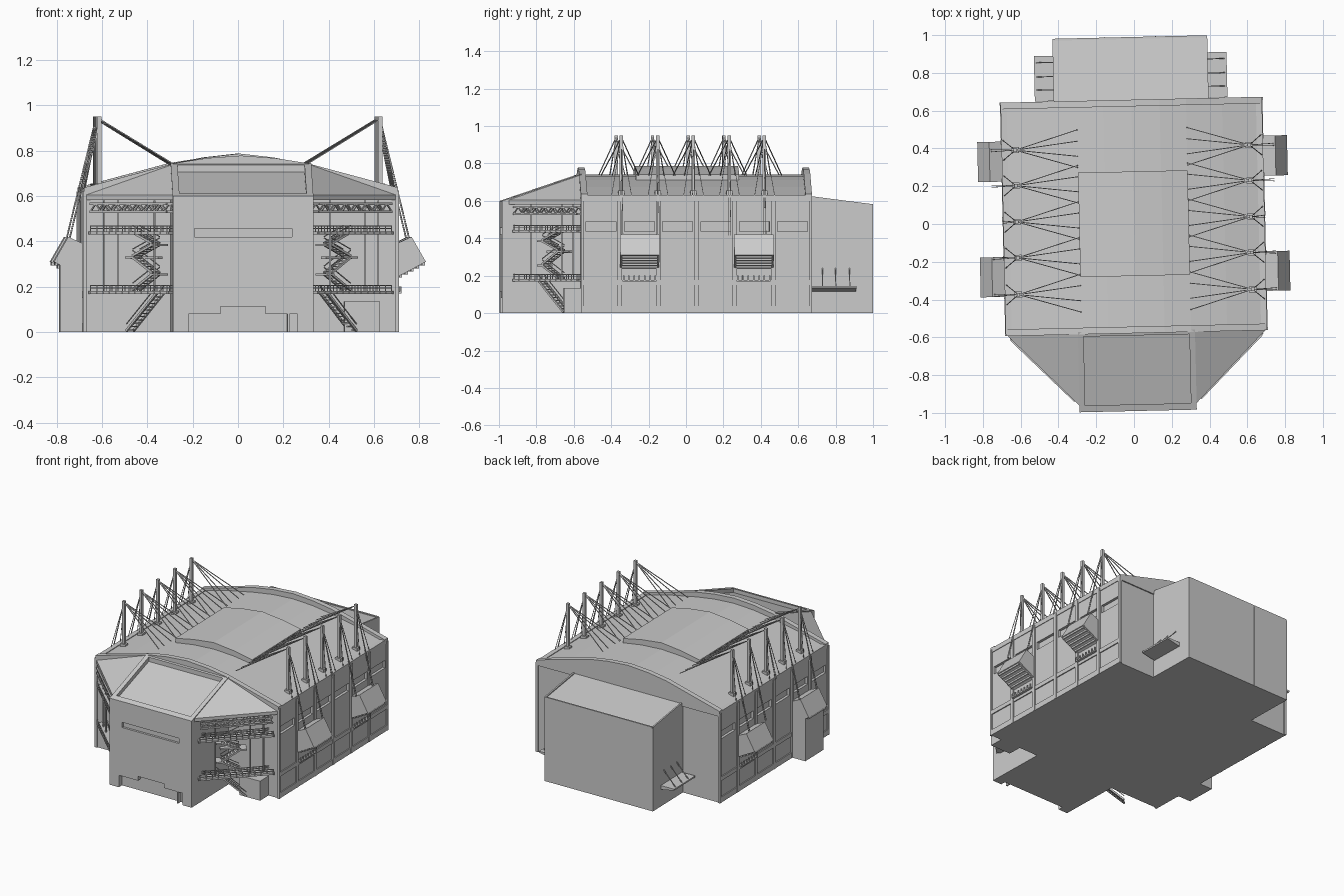
import bpy, bmesh, math
from mathutils import Vector

if "Cube" in bpy.data.objects:
    bpy.data.objects.remove(bpy.data.objects["Cube"])

TURN = math.radians(1.3)      # whole building sits slightly turned on the grid
SIDES = (-1, 1)


def finish(name, bm, hide=False):
    bmesh.ops.recalc_face_normals(bm, faces=bm.faces)
    me = bpy.data.meshes.new(name)
    bm.to_mesh(me)
    bm.free()
    ob = bpy.data.objects.new(name, me)
    bpy.context.collection.objects.link(ob)
    ob.rotation_euler.z = TURN
    if hide:
        ob.hide_render = True
        ob.hide_set(True)
    return ob


def hull(bm, lower, upper):
    """Closed solid between two matching outlines."""
    a = [bm.verts.new(p) for p in lower]
    b = [bm.verts.new(p) for p in upper]
    bm.faces.new(a)
    bm.faces.new(b[::-1])
    for i in range(len(a)):
        j = (i + 1) % len(a)
        bm.faces.new((a[i], a[j], b[j], b[i]))


def box(bm, x0, x1, y0, y1, z0, z1):
    c = ((x0, y0), (x1, y0), (x1, y1), (x0, y1))
    hull(bm, [(x, y, z0) for x, y in c], [(x, y, z1) for x, y in c])


def prism_y(bm, prof, y0, y1):
    hull(bm, [(x, y0, z) for x, z in prof], [(x, y1, z) for x, z in prof])


def prism_x(bm, prof, x0, x1):
    hull(bm, [(x0, y, z) for y, z in prof], [(x1, y, z) for y, z in prof])


def bar(bm, p, q, r):
    """Thin square bar from p to q."""
    p, q = Vector(p), Vector(q)
    d = (q - p).normalized()
    u = d.cross(Vector((0, 0, 1)) if abs(d.z) < 0.9 else Vector((1, 0, 0))).normalized() * r
    v = d.cross(u).normalized() * r
    c = (u + v, v - u, -u - v, u - v)
    hull(bm, [p + k for k in c], [q + k for k in c])


def arch(half, base):
    """Symmetric profile from right-hand points, closed along the base."""
    left = [(-x, z) for x, z in half if x > 0]
    return [(-half[0][0], base)] + left + half[::-1] + [(half[0][0], base)]


def cut(ob, cutter):
    m = ob.modifiers.new("recess", 'BOOLEAN')
    m.operation = 'DIFFERENCE'
    m.solver = 'EXACT'
    m.object = cutter


# main hall with faceted roof and side windows cut in
bm = bmesh.new()
prism_y(bm, arch([(.688, .62), (.48, .675), (.29, .712), (.15, .733), (0, .742)], 0), -.57, .65)
hall = finish("main_hall", bm)
bm = bmesh.new()
piers = [-.575, -.37, -.165, .04, .245, .45, .655]
for s in SIDES:
    for a, b in zip(piers, piers[1:]):
        box(bm, s * .67, s * .75, a + .025, b - .02, .437, .49)
cut(hall, finish("window_cutter", bm, True))

# parapets at both ends of the roof, leaning in at the top
bm = bmesh.new()
par = arch([(.692, .637), (.29, .745), (.15, .767), (0, .778)], .6)
for y, d in ((-.578, .035), (.658, -.035)):
    prism_y(bm, par, y, y + d)
finish("roof_parapet", bm)

# side gutters
bm = bmesh.new()
for s in SIDES:
    box(bm, s * .66, s * .692, -.575, .655, .6, .632)
finish("roof_gutter", bm)

# raised sliding centre of the roof
bm = bmesh.new()
prism_y(bm, arch([(.29, .742), (.15, .77), (0, .787)], .70), -.275, .278)
finish("raised_roof_panel", bm)

# side wall piers and bands
bm = bmesh.new()
for s in SIDES:
    for y in piers:
        box(bm, s * .68, s * .697, max(y - .012, -.578), min(y + .012, .658), 0, .62)
    for z0, z1 in ((0, .038), (.15, .178)):
        box(bm, s * .68, s * .695, -.576, .656, z0, z1)
finish("side_wall_frame", bm)

# slanted window hoods on the sides, with louvres beneath and a small ledge
bm = bmesh.new()
lv = bmesh.new()
for s in SIDES:
    for y0, y1 in ((-.37, -.16), (.24, .452)):
        prism_y(bm, [(s * .68, .385), (s * .757, .42), (s * .82, .31), (s * .68, .235)], y0, y1)
        for k in range(5):
            x, z = .71 + k * .025, .247 + k * .0134
            bar(lv, (s * x, y0 + .01, z), (s * x, y1 - .01, z), .006)
        box(lv, s * .68, s * .712, y0 + .015, y1 - .015, .17, .178)
        for k in range(7):
            y = y0 + .02 + k * (y1 - y0 - .04) / 6
            box(lv, s * .706, s * .712, y - .004, y + .004, .178, .2)
finish("window_hood", bm)
finish("hood_louvres", lv)

# entrance tower under the left front hood
bm = bmesh.new()
box(bm, -.793, -.68, -.368, -.162, 0, .34)
finish("side_tower", bm)

# masts with fanned roof cables and outer stays
mast, cable = bmesh.new(), bmesh.new()
for s in SIDES:
    for y in (-.36, -.165, .025, .217, .405):
        bar(mast, (s * .62, y, .62), (s * .62, y, .95), .009)
        box(mast, s * .6, s * .64, y - .016, y + .016, .62, .655)
        top = (s * .62, y, .94)
        for dy in (-.1, -.04, .04, .1):
            bar(cable, top, (s * .29, y + dy, .738), .0022)
        end = (s * .695, .62) if y == .025 else (s * .748, .415)
        for dy in (-.006, .006):
            bar(cable, top, (end[0], y + dy, end[1]), .0016)
            bar(cable, top, (s * .685, y + dy * 9, .625), .0016)
finish("mast", mast)
finish("mast_cables", cable)

# front block with sloping recessed roof, slot window and entrance
bm = bmesh.new()
prism_x(bm, [(-.99, 0), (-.99, .6), (-.565, .745), (-.565, 0)], -.31, .31)
front = finish("front_block", bm)
bm = bmesh.new()
prism_x(bm, [(-.955, .585), (-.59, .706), (-.59, .9), (-.955, .9)], -.28, .28)
box(bm, -.215, .215, -1.05, -.975, .42, .456)
box(bm, -.24, .24, -1.05, -.955, -.05, .112)
cut(front, finish("front_cutter", bm, True))
bm = bmesh.new()
for s in SIDES:
    box(bm, s * .1, s * .24, -.985, -.95, .08, .112)
box(bm, .195, .205, -.985, -.95, 0, .085)
finish("entrance_panels", bm)

# back block with sloping roof, rim and wall seams
bm = bmesh.new()
prism_x(bm, [(.64, 0), (.64, .62), (.99, .575), (.99, 0)], -.41, .41)
finish("back_block", bm)
bm = bmesh.new()
for s in SIDES:
    bar(bm, (s * .405, .66, .62), (s * .405, .985, .578), .005)
    box(bm, s * .135, s * .139, .98, .992, 0, .575)
bar(bm, (-.405, .985, .578), (.405, .985, .578), .005)
finish("back_block_rim", bm)

# hung canopies beside the back block
bm = bmesh.new()
for s in SIDES:
    prism_y(bm, [(s * .4, .145), (s * .51, .145), (s * .51, .135), (s * .4, .115)], .66, .9)
    for y in (.72, .79, .865):
        bar(bm, (s * .5, y, .14), (s * .408, y, .24), .0025)
finish("back_canopy", bm)

# triangular corner roofs
bm = bmesh.new()
for s in SIDES:
    tri = [(s * .69, -.57), (s * .30, -.57), (s * .30, -.965)]
    hull(bm, [(x, y, .582) for x, y in tri],
         [(x, y, z) for (x, y), z in zip(tri, (.605, .742, .605))])
finish("corner_roof", bm)


def diag(s, u, t, z):
    """Point along the open corner: u along the diagonal, t inward."""
    return Vector((s * (.665 - .33 * u - .707 * t), -.60 - .33 * u + .707 * t, z))


def plate(bm, s, u0, u1, t0, t1, z0, z1):
    c = ((u0, t0), (u1, t0), (u1, t1), (u0, t1))
    hull(bm, [diag(s, u, t, z0) for u, t in c], [diag(s, u, t, z1) for u, t in c])


# roof truss, balconies with railings, columns and zigzag stairs in each corner
truss, deck, col, stair = (bmesh.new() for _ in range(4))
for s in SIDES:
    for t in (0, .05):
        for z in (.53, .566):
            bar(truss, diag(s, 0, t, z), diag(s, 1, t, z), .005)
        for k in range(14):
            z = (.53, .566)
            bar(truss, diag(s, k / 14, t, z[k % 2]), diag(s, (k + 1) / 14, t, z[1 - k % 2]), .003)
    for z in (.168, .43):
        plate(deck, s, -.02, 1.02, 0, .06, z, z + .014)
        for t in (.002, .058):
            for h in (.026, .038):
                bar(deck, diag(s, 0, t, z + h), diag(s, 1, t, z + h), .002)
            for k in range(13):
                bar(deck, diag(s, k / 12, t, z), diag(s, k / 12, t, z + .04), .0025)
    for u in (.12, .3, .78):
        bar(col, diag(s, u, .03, .18), diag(s, u, .03, .58), .004)
    path = [(.34, 0), (.74, .175), (.42, .18), (.68, .255), (.42, .33), (.68, .385), (.42, .44)]
    for i, ((u0, z0), (u1, z1)) in enumerate(zip(path, path[1:])):
        if i == 1:
            continue
        for t in (.065, .11):
            bar(stair, diag(s, u0, t, z0 + .006), diag(s, u1, t, z1), .005)
            bar(stair, diag(s, u0, t, z0 + .036), diag(s, u1, t, z1 + .03), .002)
        n = 12 if i == 0 else 6
        for k in range(n):
            f = (k + .5) / n
            u, z = u0 + (u1 - u0) * f, z0 + (z1 - z0) * f
            plate(stair, s, u - .015, u + .015, .065, .11, z, z + .005)
    for u, z in ((.7, .255), (.38, .33), (.7, .385)):
        plate(stair, s, u - .05, u + .05, .06, .13, z - .006, z + .004)
    plate(stair, s, .32, .68, .1, .13, .322, .334)
finish("corner_truss", truss)
finish("corner_balcony", deck)
finish("corner_columns", col)
finish("corner_stairs", stair)

# small ground kiosk in the right corner
bm = bmesh.new()
box(bm, .455, .61, -.665, -.565, 0, .135)
finish("kiosk", bm)
